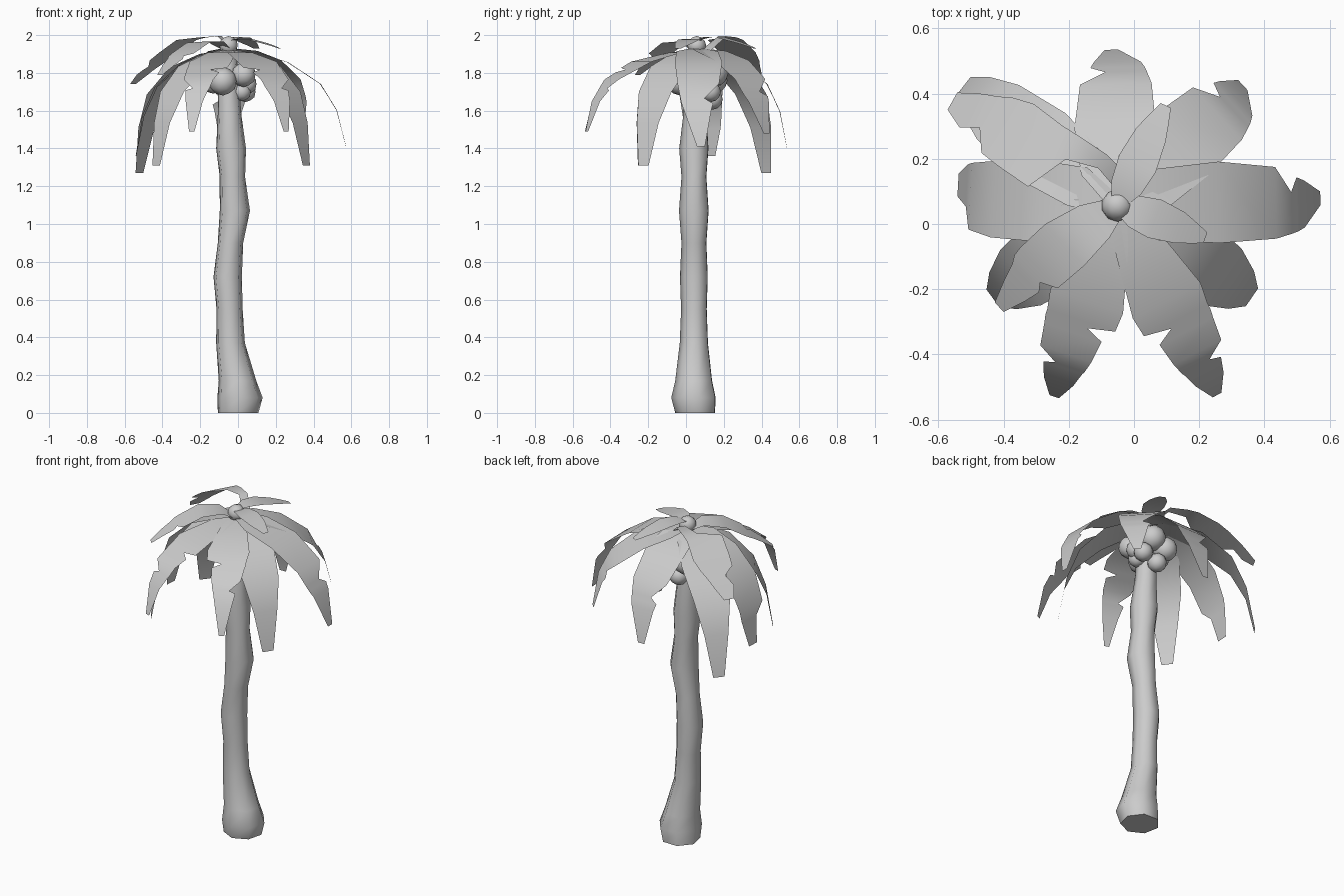
import bpy, bmesh, math
from mathutils import Vector

CX, CY = -0.05, 0.057          # crown centre


def finish(bm, name):
    bmesh.ops.recalc_face_normals(bm, faces=bm.faces)
    me = bpy.data.meshes.new(name)
    bm.to_mesh(me)
    bm.free()
    ob = bpy.data.objects.new(name, me)
    bpy.context.collection.objects.link(ob)
    for p in me.polygons:
        p.use_smooth = len(p.vertices) < 5
    return ob


# Trunk: seven-sided rings (z, centre x, centre y, radius) along a bent path
rings = [(0, 0.0, .053, .110), (.08, .01, .045, .123), (.17, -.003, .045, .102),
         (.37, -.04, .045, .078), (.55, -.045, .045, .071), (.72, -.055, .045, .077),
         (.90, -.04, .045, .069), (1.07, -.017, .045, .082), (1.25, -.03, .045, .069),
         (1.40, -.037, .045, .081), (1.58, -.045, .05, .064), (1.75, -.05, .055, .057),
         (1.91, CX, CY, .045)]
N = 7
bm = bmesh.new()
prev = None
for z, x, y, r in rings:
    ring = [bm.verts.new((x + r * math.cos(2 * math.pi * i / N + .2),
                          y + r * math.sin(2 * math.pi * i / N + .2), z)) for i in range(N)]
    if prev:
        for i in range(N):
            bm.faces.new((prev[i], prev[(i + 1) % N], ring[(i + 1) % N], ring[i]))
    else:
        bm.faces.new(ring[::-1])
    prev = ring
bm.faces.new(prev)
finish(bm, "trunk")

# Frond side profiles: (fraction of reach, fraction of drop)
LOW = [(0, 0), (.2, .03), (.5, .14), (.78, .36), (.92, .63), (1, 1)]
HIGH = [(0, .3), (.18, .02), (.42, .06), (.7, .45), (.86, .72), (1, 1)]

# Outlines: (position along profile, left half width, right half width)
PLAIN = [(0, .03, .03), (1, .095, .095), (2, .125, .125), (3, .105, .105), (4, .07, .07), (5, .033, .033)]
TORN_TIP = [(0, .03, .03), (1, .11, .11), (2, .128, .122), (3, .108, .112), (3.55, .03, .098),
            (3.75, .075, .092), (4, .065, .08), (5, .03, .012)]
TORN_BOTH = [(0, .03, .03), (1, .075, .075), (2, .12, .115), (2.35, .115, .105), (2.45, .03, .105),
             (2.6, .085, .1), (3, .075, .09), (3.4, .065, .03), (3.5, .06, .065), (4, .045, .05),
             (5, .015, .015)]
WIDE = [(0, .03, .03), (1, .11, .11), (2, .125, .125), (3, .12, .115), (4, .1, .105),
        (4.3, .03, .1), (5, .0, .07)]
SLIM = [(0, .02, .02), (1, .05, .05), (2, .062, .062), (3, .05, .05), (4, .032, .035), (5, .015, .02)]
RAGGED_BIG = [(0, -.03, .09), (1, -.07, .12), (1.7, -.045, .127), (2.1, .085, .13), (2.75, .075, .145),
              (3.25, .065, .13), (3.7, 0, .11), (4, .015, .1), (4.3, .03, .09), (5, 0, .06)]
RAGGED_SMALL = [(0, .03, .03), (1, .055, .08), (2, .065, .11), (2.8, .06, .11), (3.0, .01, .105),
                (3.3, .03, .09), (4, .02, .07), (5, 0, .04)]


def mirrored(outline):
    return [(t, r, l) for t, l, r in outline]


def frond(name, tip, z_tip, z_top, outline, profile=LOW):
    d = Vector((tip[0] - CX, tip[1] - CY, 0))
    reach = d.length
    d.normalize()
    side = Vector((-d.y, d.x, 0))
    bm = bmesh.new()
    prev = None
    for t, l, r in outline:
        i = min(int(t), 4)
        f = t - i
        a, b = profile[i], profile[i + 1]
        p = Vector((CX, CY, z_top)) + d * reach * (a[0] + (b[0] - a[0]) * f)
        p.z -= (z_top - z_tip) * (a[1] + (b[1] - a[1]) * f)
        row = [bm.verts.new(p + side * l), bm.verts.new(p - side * r)]
        if prev:
            bm.faces.new((prev[0], prev[1], row[1], row[0]))
        prev = row
    return finish(bm, name)


# Drooping lower fronds
frond("frond_east", (.572, .07), 1.41, 1.93, TORN_TIP)
frond("frond_west", (-.542, .085), 1.36, 1.93, WIDE)
frond("frond_north", (-.06, .535), 1.40, 1.93, TORN_TIP)
frond("frond_north_west", (-.522, .425), 1.27, 1.92, PLAIN)
frond("frond_south_west", (-.433, -.228), 1.31, 1.92, PLAIN)
frond("frond_south_east", (.362, -.225), 1.31, 1.92, PLAIN)
frond("frond_south_left", (-.245, -.53), 1.49, 1.92, TORN_BOTH)
frond("frond_south_right", (.255, -.525), 1.49, 1.92, mirrored(TORN_BOTH))
frond("frond_north_east", (.34, .42), 1.48, 1.93, TORN_TIP)

# Raised upper fronds
frond("upper_frond_north_west", (-.572, .351), 1.74, 2.0, RAGGED_BIG, HIGH)
frond("upper_frond_south_west", (-.40, -.27), 1.79, 1.97, RAGGED_SMALL, HIGH)
frond("upper_frond_north", (.095, .365), 1.93, 1.99, SLIM, HIGH)
frond("upper_frond_east", (.22, -.04), 1.93, 1.98, SLIM, HIGH)

# Coconuts clustered under the crown, plus the bud on top
nuts = [(-.08, -.03, 1.755, .075), (.03, .0, 1.79, .065), (.04, .13, 1.70, .055),
        (-.01, .15, 1.80, .075), (-.10, .15, 1.76, .07), (-.05, .14, 1.66, .055),
        (.045, .07, 1.74, .055), (-.13, .06, 1.75, .06), (.02, .05, 1.70, .05),
        (CX, CY, 1.945, .05)]
for k, (x, y, z, r) in enumerate(nuts):
    bm = bmesh.new()
    bmesh.ops.create_icosphere(bm, subdivisions=2, radius=r)
    bmesh.ops.translate(bm, verts=bm.verts, vec=(x, y, z))
    finish(bm, "crown_bud" if k == len(nuts) - 1 else f"coconut_{k + 1}")
